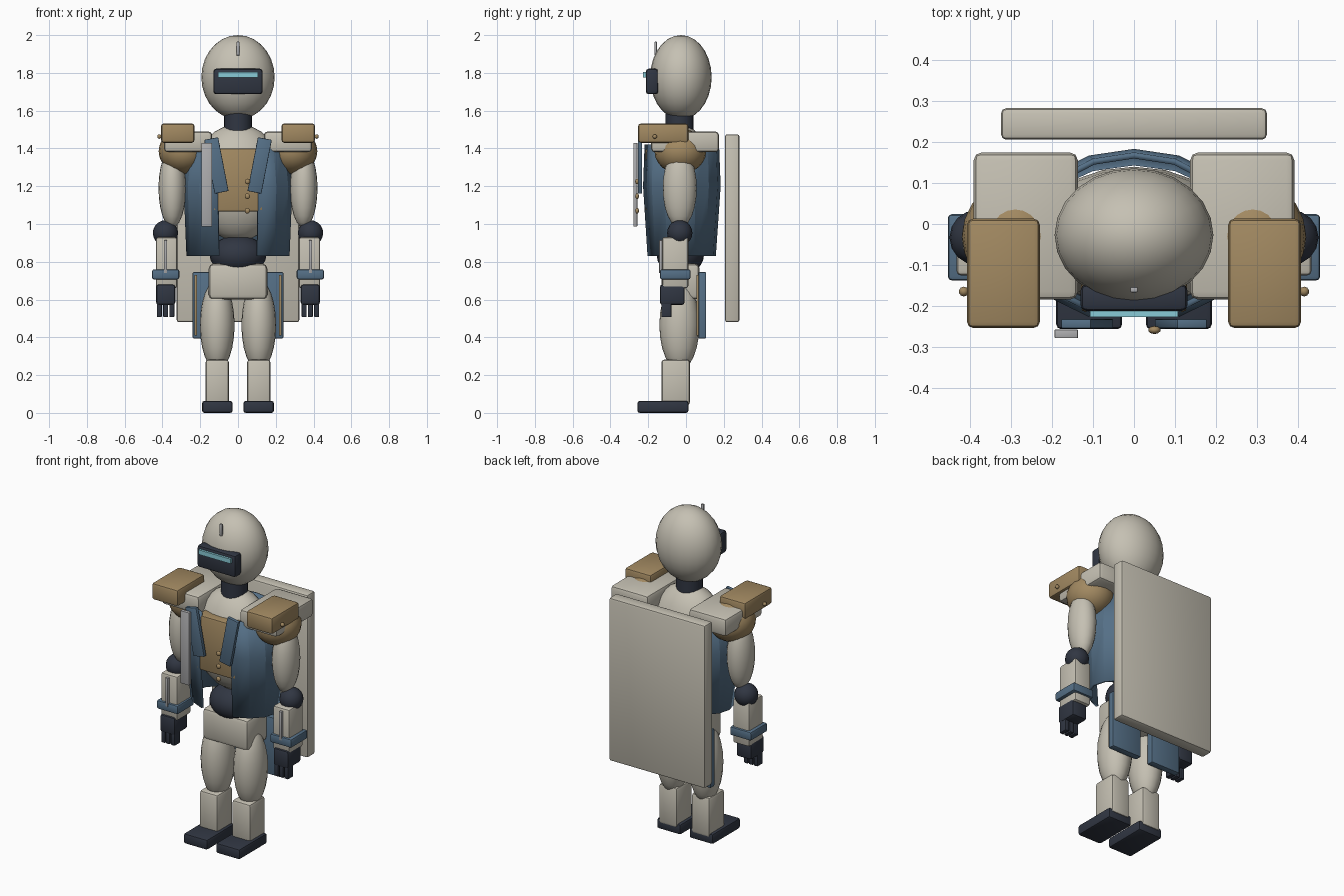
import bpy, bmesh, math
from mathutils import Matrix

if "Cube" in bpy.data.objects:
    bpy.data.objects.remove(bpy.data.objects["Cube"])

COLORS = {
    "cream": (0.56, 0.53, 0.45), "tan": (0.36, 0.25, 0.12), "blue": (0.09, 0.16, 0.24),
    "dark": (0.03, 0.037, 0.055), "steel": (0.42, 0.42, 0.43), "glow": (0.25, 0.6, 0.68),
}
MATS = {}
for key, rgb in COLORS.items():
    MATS[key] = bpy.data.materials.new(key)
    MATS[key].diffuse_color = (*rgb, 1)


def finish(name, bm, color, angle=35):
    bmesh.ops.recalc_face_normals(bm, faces=bm.faces)
    mesh = bpy.data.meshes.new(name)
    bm.to_mesh(mesh)
    bm.free()
    mesh.materials.append(MATS[color])
    ob = bpy.data.objects.new(name, mesh)
    bpy.context.collection.objects.link(ob)
    bpy.ops.object.select_all(action='DESELECT')
    ob.select_set(True)
    bpy.context.view_layer.objects.active = ob
    bpy.ops.object.shade_smooth_by_angle(angle=math.radians(angle))
    return ob


def box(name, color, x, y, z, bevel=0.012, tilt=0):
    """Bevelled box from (min, max) ranges, tilted about y around its centre."""
    bm = bmesh.new()
    size = [r[1] - r[0] for r in (x, y, z)]
    mid = [(r[0] + r[1]) / 2 for r in (x, y, z)]
    bmesh.ops.create_cube(bm, size=1, matrix=Matrix.Diagonal((*size, 1)))
    if bevel:
        bmesh.ops.bevel(bm, geom=bm.edges[:], offset=bevel, segments=2,
                        profile=0.5, affect='EDGES')
    bm.transform(Matrix.Translation(mid) @ Matrix.Rotation(tilt, 4, 'Y'))
    return finish(name, bm, color)


def ball(name, color, center, radii, seg=20, rings=12):
    bm = bmesh.new()
    bmesh.ops.create_uvsphere(bm, u_segments=seg, v_segments=rings, radius=1,
                              matrix=Matrix.Translation(center) @ Matrix.Diagonal((*radii, 1)))
    return finish(name, bm, color, 60)


def span(side, a, b):
    """Mirrored x range."""
    return tuple(sorted((side * a, side * b)))


# Head
ball("head", "cream", (0, -0.027, 1.777), (0.194, 0.163, 0.223), 24, 14)
box("visor", "dark", (-0.131, 0.131), (-0.213, -0.147), (1.687, 1.822), 0.016)
box("visor_light", "glow", (-0.107, 0.107), (-0.227, -0.208), (1.776, 1.804), 0)
box("forehead_fin", "steel", (-0.009, 0.009), (-0.167, -0.154), (1.893, 1.965), 0.003)
bm = bmesh.new()
bmesh.ops.create_cone(bm, cap_ends=True, segments=20, radius1=0.074, radius2=0.074, depth=0.14,
                      matrix=Matrix.Translation((0, -0.034, 1.53)))
finish("neck", bm, "dark")

# Torso
ball("torso", "cream", (0, -0.03, 1.22), (0.25, 0.17, 0.31))
ball("waist", "dark", (0, -0.03, 0.835), (0.15, 0.125, 0.105))
box("pelvis", "cream", (-0.155, 0.155), (-0.13, 0.072), (0.60, 0.79), 0.025)
box("chest_plate", "tan", (-0.13, 0.13), (-0.215, -0.09), (1.065, 1.4), 0.012)
for i, z in enumerate((1.225, 1.147, 1.07)):
    ball(f"chest_button_{i + 1}", "tan", (0.05, -0.259, z), (0.015, 0.01, 0.015), 10, 6)

# Open vest: sixteen-sided shell without the two front faces
bm = bmesh.new()
rings = []
for z, rx, ry in ((0.83, 0.273, 0.188), (1.2, 0.288, 0.2135), (1.42, 0.265, 0.205)):
    ring = []
    for i in range(1, 16):
        a = i * math.tau / 16
        ring.append(bm.verts.new((rx * math.sin(a), -0.03 - ry * math.cos(a), z)))
    rings.append(ring)
for lo, hi in zip(rings, rings[1:]):
    for i in range(14):
        bm.faces.new((lo[i], lo[i + 1], hi[i + 1], hi[i]))
vest = finish("vest", bm, "blue", 15)
solid = vest.modifiers.new("thickness", 'SOLIDIFY')
solid.thickness = 0.015

# Back panel and front blade
box("back_panel", "cream", (-0.325, 0.325), (0.206, 0.283), (0.48, 1.475), 0.013)
box("front_blade", "steel", (-0.194, -0.137), (-0.279, -0.258), (0.987, 1.43), 0.002)

for s, tag in ((-1, "left"), (1, "right")):
    # Vest lapels and coat tails
    box(f"lapel_{tag}", "blue", span(s, 0.077, 0.152), (-0.255, -0.232), (1.165, 1.455),
        0.004, s * math.radians(11))
    box(f"coat_tail_{tag}", "blue", span(s, 0.04, 0.24), (0.066, 0.107), (0.394, 0.745), 0.006)
    box(f"tail_trim_{tag}", "tan", span(s, 0.217, 0.23), (0.055, 0.07), (0.41, 0.73), 0.002)

    # Shoulders
    box(f"shoulder_plate_{tag}", "cream", span(s, 0.137, 0.392), (-0.185, 0.175), (1.38, 1.49), 0.02)
    box(f"shoulder_block_{tag}", "tan", span(s, 0.23, 0.408), (-0.254, 0.013), (1.43, 1.532), 0.015)
    ball(f"shoulder_knob_{tag}", "tan", (s * 0.416, -0.165, 1.463), (0.012,) * 3, 10, 6)
    ball(f"shoulder_{tag}", "tan", (s * 0.29, -0.03, 1.385), (0.13, 0.137, 0.12))

    # Arms
    ball(f"upper_arm_{tag}", "cream", (s * 0.348, -0.033, 1.19), (0.073, 0.09, 0.21))
    ball(f"elbow_{tag}", "dark", (s * 0.384, -0.033, 0.953), (0.067,) * 3, 16, 10)
    box(f"forearm_{tag}", "cream", span(s, 0.323, 0.434), (-0.126, 0.012), (0.66, 0.93))
    box(f"wrist_band_{tag}", "blue", span(s, 0.311, 0.455), (-0.138, 0.024), (0.707, 0.76), 0.01)
    box(f"forearm_strip_{tag}", "steel", span(s, 0.375, 0.392), (-0.142, -0.12), (0.74, 0.914), 0.002)
    box(f"hand_{tag}", "dark", span(s, 0.332, 0.434), (-0.138, -0.007), (0.572, 0.68), 0.014)
    for i in range(3):
        cx = 0.383 + (i - 1) * 0.033
        box(f"finger_{tag}_{i + 1}", "dark", span(s, cx - 0.013, cx + 0.013),
            (-0.13, -0.077), (0.507, 0.6), 0.004)

    # Legs
    ball(f"thigh_{tag}", "cream", (s * 0.11, -0.035, 0.465), (0.092, 0.106, 0.24))
    box(f"shin_{tag}", "cream", span(s, 0.048, 0.172), (-0.13, 0.02), (0.04, 0.282), 0.015)
    box(f"foot_{tag}", "dark", span(s, 0.029, 0.19), (-0.257, 0.013), (0, 0.063), 0.012)

for m in bpy.data.materials:
    if m.users and not m.is_grease_pencil:
        m.use_nodes = True
        m.node_tree.nodes["Principled BSDF"].inputs["Base Color"].default_value = m.diffuse_color
